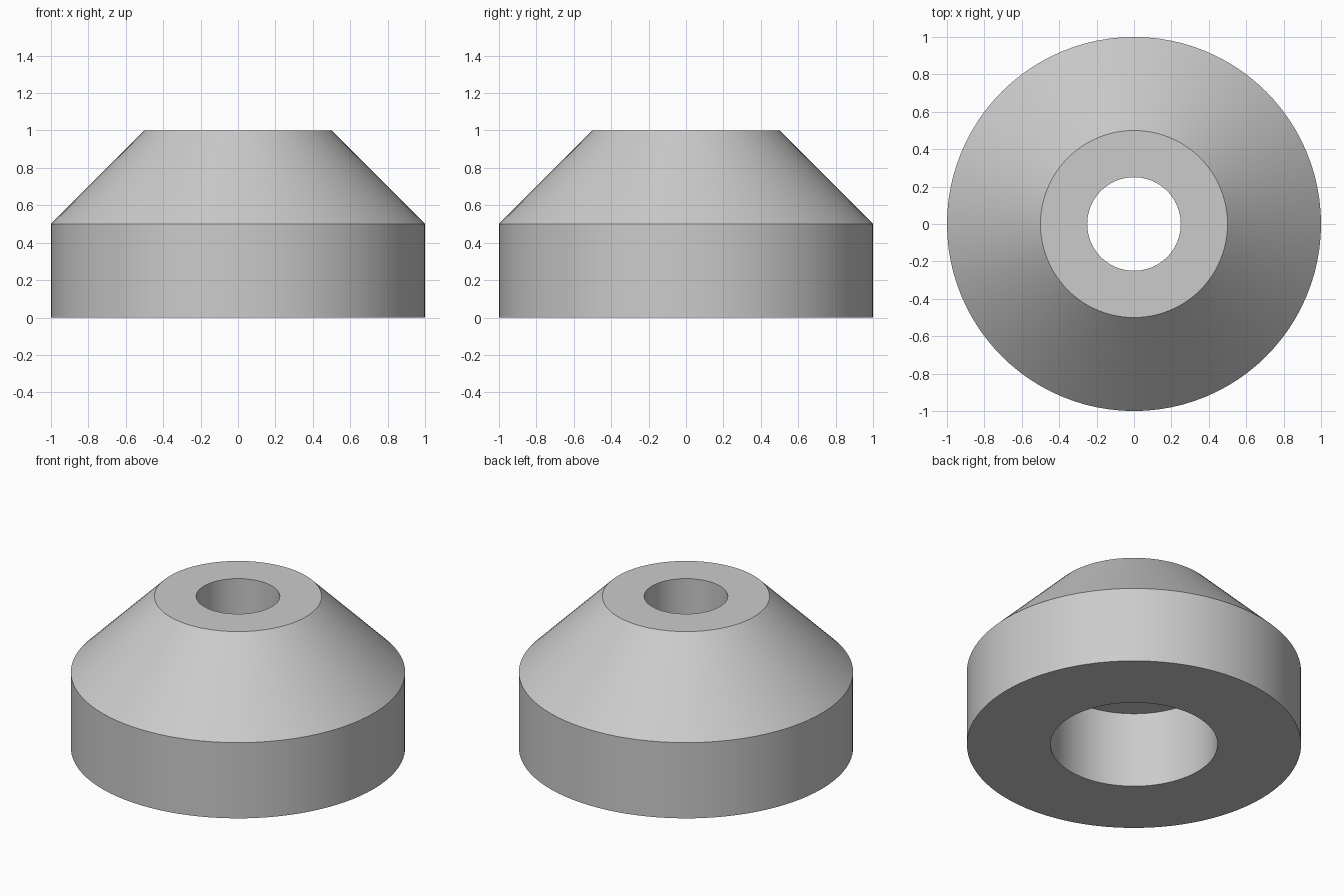
import bpy, bmesh, math

cube = bpy.data.objects.get("Cube")
if cube:
    bpy.data.objects.remove(cube, do_unlink=True)

SIDES = 96

# Plain grey material
grey = bpy.data.materials.new("plain_grey")
grey.use_nodes = True
colour = (0.6, 0.6, 0.6, 1)
grey.diffuse_color = colour
grey.node_tree.nodes["Principled BSDF"].inputs["Base Color"].default_value = colour

# Closed cross-section (radius, height): outer wall, cone, top bore, wider bottom bore
profile = [(0.5, 0), (1, 0), (1, 0.5), (0.5, 1), (0.25, 1), (0.25, 0.5), (0.5, 0.5)]

# Revolve the cross-section around z
bm = bmesh.new()
verts = [bm.verts.new((r, 0, z)) for r, z in profile]
edges = [bm.edges.new((v, verts[(i + 1) % len(verts)])) for i, v in enumerate(verts)]
bmesh.ops.spin(bm, geom=verts + edges, cent=(0, 0, 0), axis=(0, 0, 1),
               angle=math.tau, steps=SIDES, use_duplicate=False)
bmesh.ops.remove_doubles(bm, verts=bm.verts, dist=0.0001)
bmesh.ops.recalc_face_normals(bm, faces=bm.faces)

mesh = bpy.data.meshes.new("stepped_bore_cone")
bm.to_mesh(mesh)
bm.free()
mesh.materials.append(grey)

body = bpy.data.objects.new("stepped_bore_cone", mesh)
bpy.context.collection.objects.link(body)

# Smooth round walls, crisp rims
bpy.ops.object.select_all(action="DESELECT")
body.select_set(True)
bpy.context.view_layer.objects.active = body
bpy.ops.object.shade_smooth_by_angle(angle=math.radians(30))
